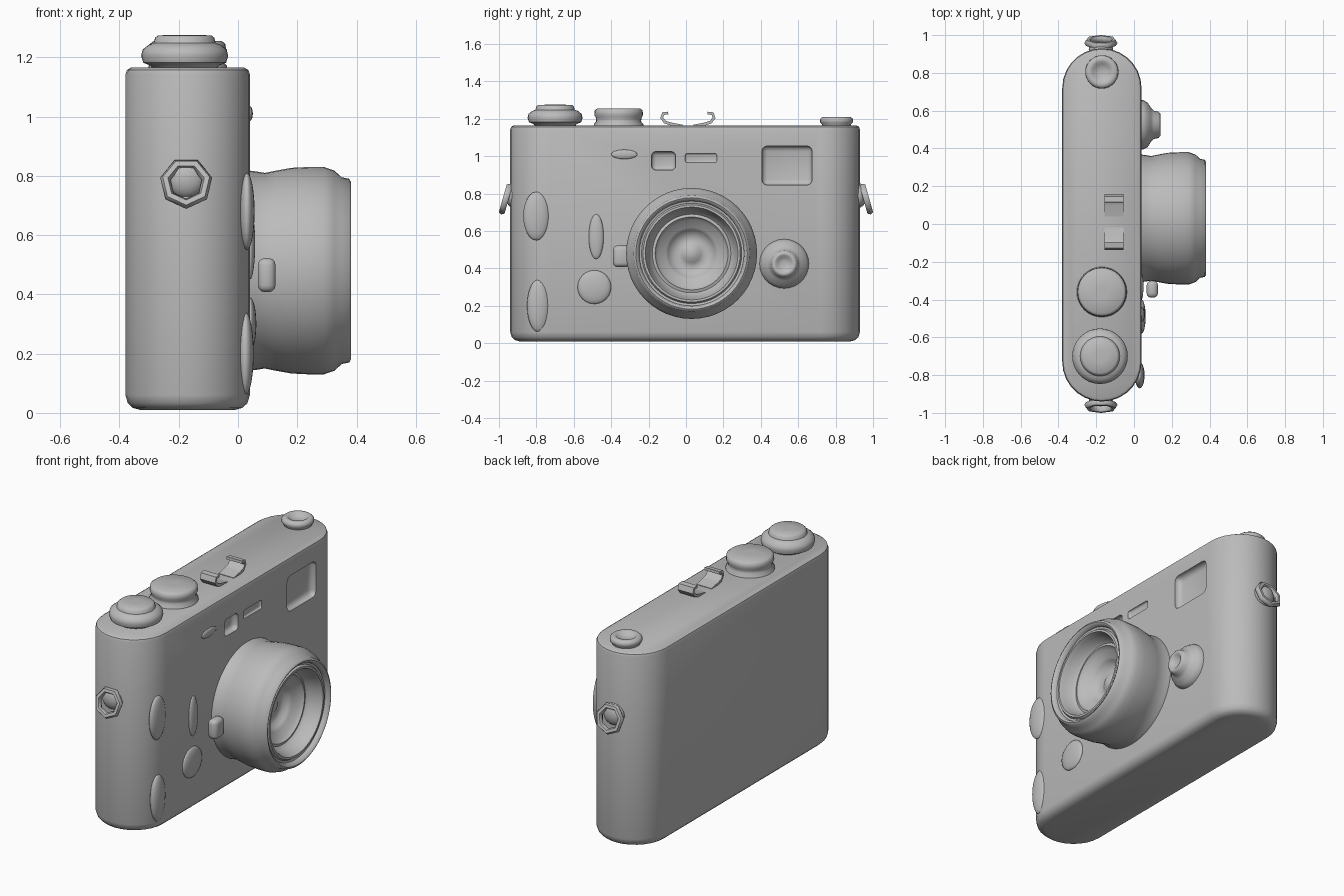
import bpy, bmesh, math
from mathutils import Matrix, Vector

if "Cube" in bpy.data.objects:
    bpy.data.objects.remove(bpy.data.objects["Cube"], do_unlink=True)

grey = bpy.data.materials.new("plain grey")
grey.use_nodes = True
grey.diffuse_color = (0.5, 0.5, 0.5, 1)
grey.node_tree.nodes["Principled BSDF"].inputs["Base Color"].default_value = (0.5, 0.5, 0.5, 1)

TO_FRONT = Matrix.Rotation(math.pi / 2, 4, 'Y')   # local z becomes world +x
TOP = 1.16
FRONT = 0.04


def finish(bm, name, matrix=Matrix(), angle=40):
    bmesh.ops.transform(bm, matrix=matrix, verts=bm.verts)
    bmesh.ops.recalc_face_normals(bm, faces=bm.faces)
    mesh = bpy.data.meshes.new(name)
    bm.to_mesh(mesh)
    bm.free()
    mesh.materials.append(grey)
    ob = bpy.data.objects.new(name, mesh)
    bpy.context.collection.objects.link(ob)
    smooth(ob, angle)
    return ob


def smooth(ob, angle):
    bpy.ops.object.select_all(action='DESELECT')
    ob.select_set(True)
    bpy.context.view_layer.objects.active = ob
    bpy.ops.object.shade_smooth_by_angle(angle=math.radians(angle))


def loft(loops, name, matrix=Matrix(), angle=40):
    """Skin closed rings of points and cap both ends."""
    bm = bmesh.new()
    rings = [[bm.verts.new(p) for p in loop] for loop in loops]
    n = len(rings[0])
    for a, b in zip(rings, rings[1:]):
        for i in range(n):
            j = (i + 1) % n
            bm.faces.new((a[i], a[j], b[j], b[i]))
    bm.faces.new(rings[0][::-1])
    bm.faces.new(rings[-1])
    return finish(bm, name, matrix, angle)


def lathe(profile, name, matrix, sides=40, angle=50):
    turn = [math.tau * i / sides for i in range(sides)]
    return loft([[(r * math.cos(a), r * math.sin(a), h) for a in turn] for r, h in profile],
                name, matrix, angle)


def rounded_box(name, centre, size, bevel, segments=3):
    bm = bmesh.new()
    bmesh.ops.create_cube(bm, size=1)
    bmesh.ops.scale(bm, vec=size, verts=bm.verts)
    bmesh.ops.bevel(bm, geom=bm.edges[:], offset=bevel, segments=segments,
                    profile=0.5, affect='EDGES')
    return finish(bm, name, Matrix.Translation(centre), 60)


def blob(name, centre, size):
    bm = bmesh.new()
    bmesh.ops.create_uvsphere(bm, u_segments=20, v_segments=12, radius=1)
    return finish(bm, name, Matrix.Translation(centre) @ Matrix.Diagonal((*size, 1)), 180)


# Body: a slab with fully rounded ends and softened rims
def stadium(inset, z, radius=0.21, half=0.725, steps=14):
    pts = []
    for side in (1, -1):
        for i in range(steps + 1):
            a = math.pi * i / steps + (0 if side > 0 else math.pi)
            r = radius - inset
            pts.append((-0.17 + r * math.cos(a), -0.005 + side * half + r * math.sin(a), z))
    return pts


body = loft([stadium(*s) for s in ((0.05, 0.01), (0.025, 0.017), (0.008, 0.033), (0, 0.06),
                                   (0, 1.143), (0.005, 1.157), (0.018, 1.165))], "body")

# Sunken windows on the front
windows = [
    ("viewfinder", (FRONT, 0.54, 0.95), (0.07, 0.27, 0.21), 0.03),
    ("rangefinder", (FRONT, -0.12, 0.975), (0.07, 0.13, 0.10), 0.025),
    ("frame_light", (FRONT, 0.08, 0.99), (0.024, 0.17, 0.05), 0.011),
]
for label, centre, size, bevel in windows:
    cutter = rounded_box(label + "_cutter", centre, size, bevel)
    cutter.hide_render = True
    mod = body.modifiers.new(label, 'BOOLEAN')
    mod.operation = 'DIFFERENCE'
    mod.solver = 'EXACT'
    mod.object = cutter
    bpy.context.view_layer.objects.active = body
    bpy.ops.object.modifier_apply(modifier=label)
    bpy.data.objects.remove(cutter, do_unlink=True)
smooth(body, 35)

# Soft relief on the front: grip swells, lever and window brow
relief = [
    ("grip_swell_upper", (0.03, -0.80, 0.68), (0.026, 0.07, 0.13)),
    ("grip_swell_lower", (0.025, -0.79, 0.20), (0.028, 0.06, 0.14)),
    ("lever_upper", (FRONT, -0.48, 0.57), (0.018, 0.04, 0.12)),
    ("lever_lower", (FRONT, -0.49, 0.30), (0.022, 0.09, 0.09)),
    ("window_brow", (FRONT, -0.33, 1.01), (0.01, 0.07, 0.025)),
]
for label, centre, size in relief:
    blob(label, centre, size)

# Lens barrel with stepped, dished front
lathe([(0.34, -0.02), (0.335, 0.02), (0.33, 0.05), (0.338, 0.09), (0.347, 0.14), (0.35, 0.20),
       (0.35, 0.25), (0.338, 0.285), (0.315, 0.31), (0.31, 0.335), (0.298, 0.342), (0.285, 0.335),
       (0.28, 0.315), (0.268, 0.312), (0.26, 0.325), (0.248, 0.325), (0.238, 0.30),
       (0.225, 0.25), (0.21, 0.235), (0.195, 0.24), (0.18, 0.215), (0.14, 0.20), (0.125, 0.185),
       (0.11, 0.165), (0.07, 0.155), (0.05, 0.165), (0.03, 0.178), (0.01, 0.182)],
      "lens_barrel", Matrix.Translation((FRONT, 0.03, 0.48)) @ TO_FRONT, 48)
rounded_box("lens_tab", (0.097, -0.345, 0.465), (0.06, 0.09, 0.115), 0.024)

# Front button with a dimple
lathe([(0.135, -0.02), (0.13, 0.01), (0.118, 0.032), (0.09, 0.05), (0.075, 0.065), (0.07, 0.09),
       (0.058, 0.1), (0.045, 0.098), (0.035, 0.085), (0.012, 0.08)],
      "front_button", Matrix.Translation((FRONT, 0.525, 0.425)) @ TO_FRONT, 28)

# Dials on the top plate
dials = [
    ("wind_dial", (-0.18, -0.70), [(0.10, -0.01), (0.115, 0.012), (0.14, 0.022), (0.147, 0.045),
                                   (0.142, 0.066), (0.122, 0.082), (0.105, 0.088), (0.1, 0.106),
                                   (0.09, 0.114), (0.03, 0.116)]),
    ("shutter_dial", (-0.17, -0.36), [(0.135, -0.01), (0.132, 0.012), (0.12, 0.025), (0.122, 0.045),
                                      (0.13, 0.06), (0.128, 0.085), (0.115, 0.095), (0.03, 0.095)]),
    ("rewind_dial", (-0.17, 0.805), [(0.075, -0.01), (0.078, 0.012), (0.088, 0.022), (0.087, 0.04),
                                     (0.075, 0.05), (0.055, 0.05), (0.042, 0.035), (0.01, 0.03)]),
]
for label, (x, y), profile in dials:
    lathe(profile, label, Matrix.Translation((x, y, TOP)), 32)

# Accessory shoe: a pair of curled clips, mirrored
curl = [(0.03, 0.0), (0.09, 0.012), (0.122, 0.022), (0.14, 0.045), (0.132, 0.068), (0.105, 0.07)]
for side, label in ((1, "shoe_clip_left"), (-1, "shoe_clip_right")):
    loops = []
    for i, (y, z) in enumerate(curl):
        before, after = Vector(curl[max(i - 1, 0)]), Vector(curl[min(i + 1, len(curl) - 1)])
        t = (after - before).normalized() * 0.008
        loops.append([(-0.105 + sx * 0.05, 0.01 + side * (y - s * t.y), TOP + z + s * t.x)
                      for sx, s in ((1, 1), (-1, 1), (-1, -1), (1, -1))])
    loft(loops, label, angle=50)

# Strap lugs: seven-sided hanging rings on studs, mirrored
for side, label in ((1, "left"), (-1, "right")):
    bm = bmesh.new()
    around, tube = 7, 6
    grid = []
    for i in range(around):
        a = math.tau * (i + 0.25) / around
        grid.append([bm.verts.new(((0.072 + 0.018 * math.cos(b)) * math.cos(a),
                                   0.018 * math.sin(b),
                                   (0.072 + 0.018 * math.cos(b)) * math.sin(a)))
                     for b in (math.tau * k / tube for k in range(tube))])
    for i in range(around):
        for k in range(tube):
            p, q, m = grid[i], grid[(i + 1) % around], (k + 1) % tube
            bm.faces.new((p[k], q[k], q[m], p[m]))
    tilt = Matrix.Rotation(side * math.radians(16), 4, 'X')
    finish(bm, "strap_ring_" + label, Matrix.Translation((-0.175, side * 0.963, 0.775)) @ tilt, 60)
    blob("strap_stud_" + label, (-0.175, side * 0.925, 0.79), (0.065, 0.04, 0.065))
